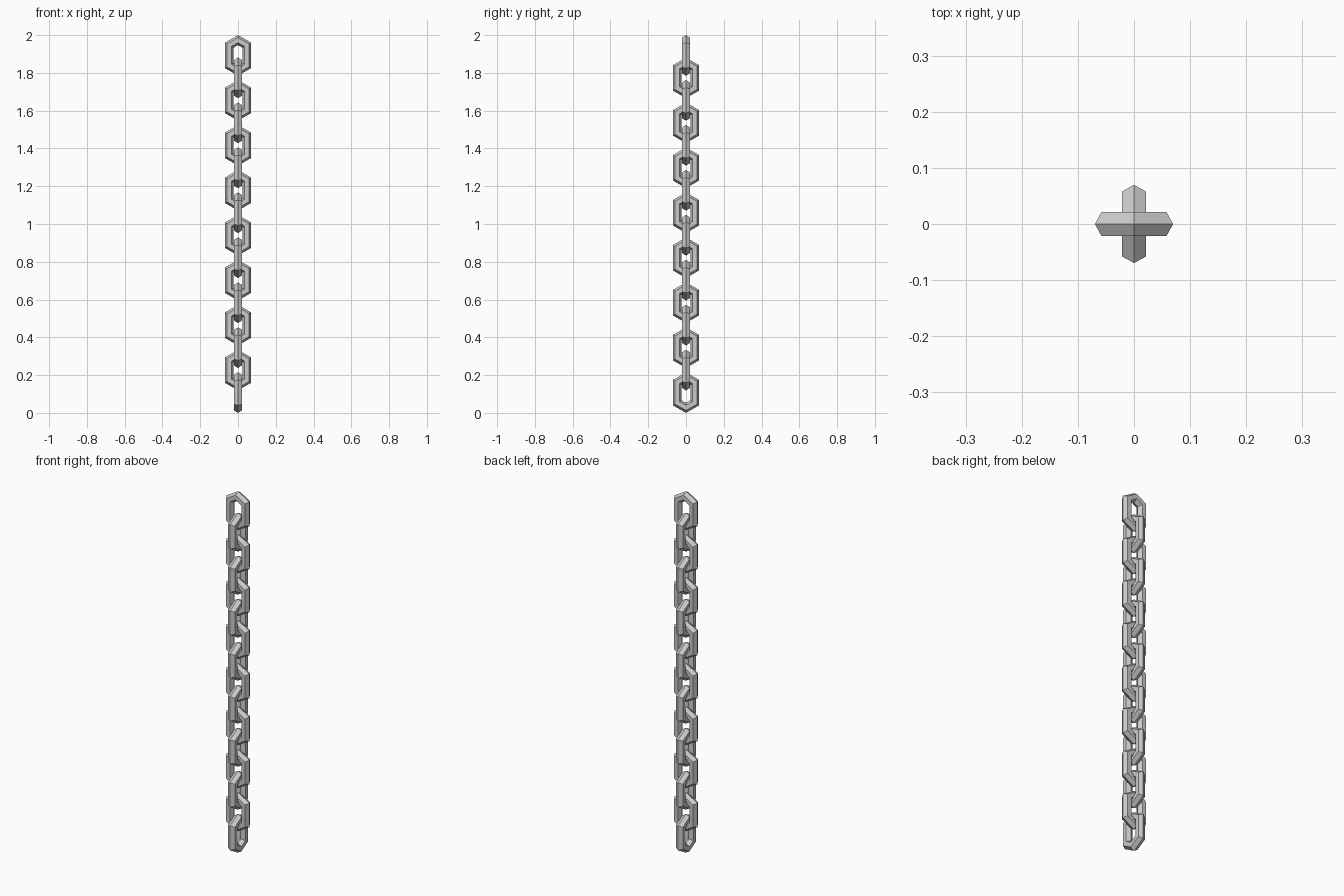
import bpy
import math

if "Cube" in bpy.data.objects:
    bpy.data.objects.remove(bpy.data.objects["Cube"])

LINKS = 16
LINK_H = 0.215                      # overall height of one link
PITCH = (2.0 - LINK_H) / (LINKS - 1)
HALF_W = 0.0465                     # bar centreline distance from the axis
BAR = 0.023                         # in-plane bar radius
DEPTH = 0.0214                      # half thickness across the link plane
T = math.tan(math.radians(30))
SHOULDER = LINK_H / 2 - HALF_W * T - BAR * 2 * T

# Six-sided bar section: (in-plane offset, depth), ridge facing outward
SECTION = [(BAR, 0), (BAR / 2, DEPTH), (-BAR / 2, DEPTH),
           (-BAR, 0), (-BAR / 2, -DEPTH), (BAR / 2, -DEPTH)]


def hex_loop(d):
    """Elongated hexagon outline, offset outward by d with mitred corners."""
    w = HALF_W + d
    s = SHOULDER + d * T
    tip = s + w * T
    return [(0, tip), (w, s), (w, -s), (0, -tip), (-w, -s), (-w, s)]


def link_mesh():
    verts = [(x, y, z) for d, y in SECTION for x, z in hex_loop(d)]
    faces = []
    for i in range(6):
        j = (i + 1) % 6
        for k in range(6):
            m = (k + 1) % 6
            faces.append((i * 6 + k, i * 6 + m, j * 6 + m, j * 6 + k))
    mesh = bpy.data.meshes.new("chain_link")
    mesh.from_pydata(verts, [], faces)
    # flat faces, normals outward
    import bmesh
    bm = bmesh.new()
    bm.from_mesh(mesh)
    bmesh.ops.recalc_face_normals(bm, faces=bm.faces)
    bm.to_mesh(mesh)
    bm.free()
    return mesh


# Hanging chain: every second link turned a quarter turn
mesh = link_mesh()
for n in range(LINKS):
    link = bpy.data.objects.new(f"chain_link_{n + 1}", mesh)
    link.location.z = 2.0 - LINK_H / 2 - n * PITCH
    link.rotation_euler.z = math.pi / 2 * (n % 2)
    bpy.context.collection.objects.link(link)
